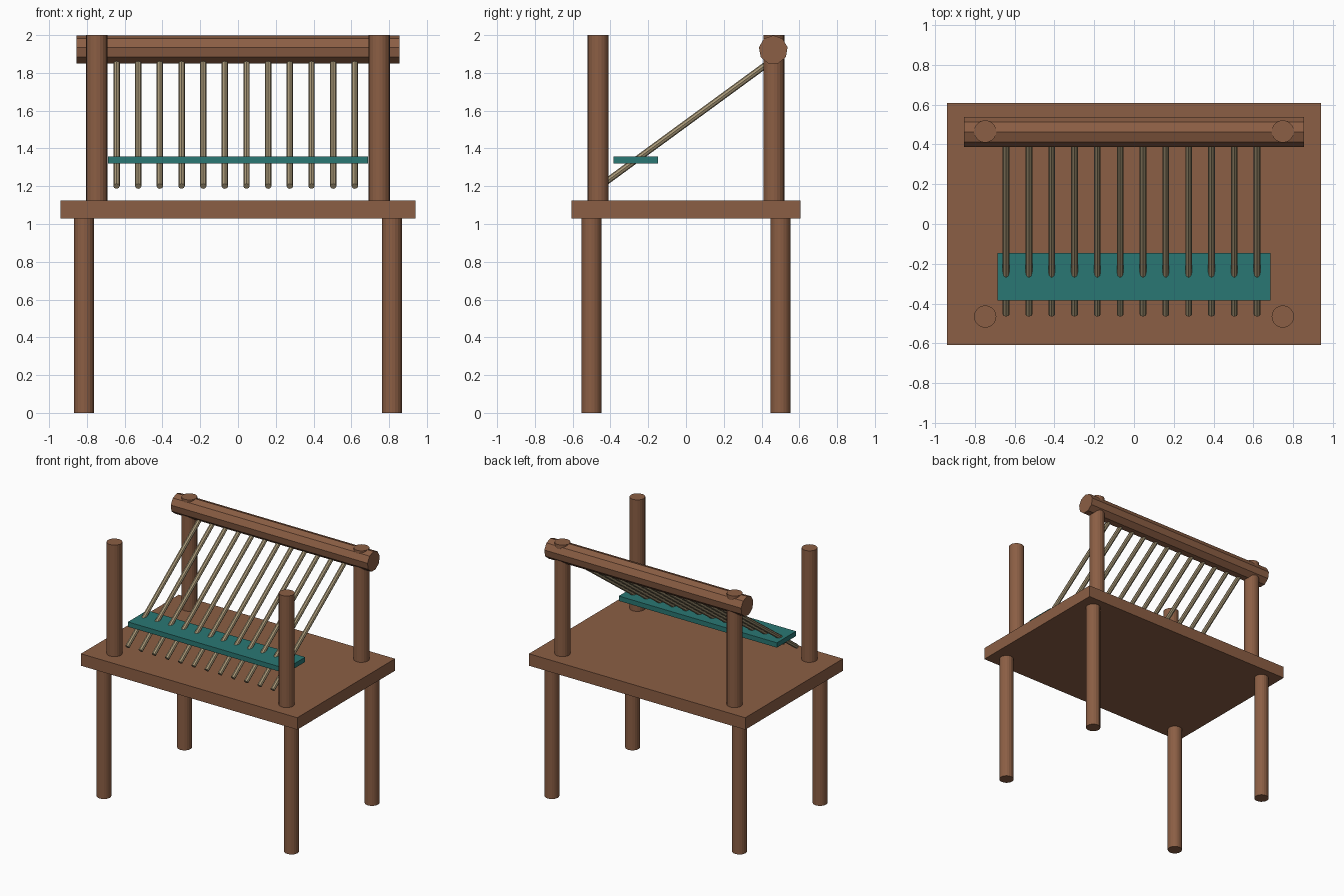
import bpy
import math
from mathutils import Vector, Matrix

cube = bpy.data.objects.get("Cube")
if cube:
    bpy.data.objects.remove(cube, do_unlink=True)


def make_material(name, rgb):
    mat = bpy.data.materials.new(name)
    mat.use_nodes = True
    mat.diffuse_color = (*rgb, 1)
    mat.node_tree.nodes["Principled BSDF"].inputs["Base Color"].default_value = (*rgb, 1)
    return mat


wood = make_material("brown wood", (0.26, 0.113, 0.058))
cane = make_material("tan cane", (0.40, 0.32, 0.19))
teal = make_material("teal paint", (0.023, 0.185, 0.172))


def box(name, low, high, mat):
    """Box between two opposite corners."""
    low, high = Vector(low), Vector(high)
    bpy.ops.mesh.primitive_cube_add(size=1, location=(low + high) / 2)
    obj = bpy.context.object
    obj.name = name
    obj.data.transform(Matrix.Diagonal((*(high - low), 1)))
    obj.data.materials.append(mat)
    return obj


def pole(name, start, end, radius, sides, mat, smooth=False):
    """Cylinder running from one point to another."""
    start, end = Vector(start), Vector(end)
    axis = end - start
    bpy.ops.mesh.primitive_cylinder_add(vertices=sides, radius=radius, depth=axis.length,
                                        location=(start + end) / 2)
    obj = bpy.context.object
    obj.name = name
    obj.rotation_euler = axis.to_track_quat("Z", "Y").to_euler()
    obj.data.materials.append(mat)
    if smooth:
        bpy.ops.object.shade_smooth_by_angle(angle=math.radians(30))
    return obj


# Table slab
box("table_top", (-0.94, -0.607, 1.03), (0.94, 0.607, 1.124), wood)

# Legs below and posts above, one at each corner
for side, sx in (("left", 1), ("right", -1)):
    for end, sy in (("front", -1), ("back", 1)):
        x, y = sx * 0.815, sy * 0.5
        pole(f"{end}_{side}_leg", (x, y, 0), (x, y, 1.04), 0.053, 20, wood)
        x, y = sx * 0.748, sy * 0.465
        pole(f"{end}_{side}_post", (x, y, 1.11), (x, y, 2), 0.056, 20, wood)

# Nine-sided cross beam with a ridge on top and a flat underside
beam = pole("cross_beam", (-0.855, 0, 0), (0.855, 0, 0), 0.077, 9, wood)
beam.data.transform(beam.rotation_euler.to_matrix().to_4x4())
beam.rotation_euler = (0, 0, 0)
ridge = max((v.co for v in beam.data.vertices), key=lambda co: co.z)
beam.data.transform(Matrix.Rotation(math.atan2(ridge.y, ridge.z), 4, "X"))
beam.location = (0, 0.462, 1.922)

# Sloping rods hung from the beam
for i in range(12):
    x = -0.643 + i * 0.1147
    pole(f"rod_{i + 1}", (x, -0.455, 1.2), (x, 0.455, 1.866), 0.017, 8, cane)

# Painted board pierced by the rods
box("painted_board", (-0.687, -0.385, 1.319), (0.687, -0.147, 1.357), teal)
